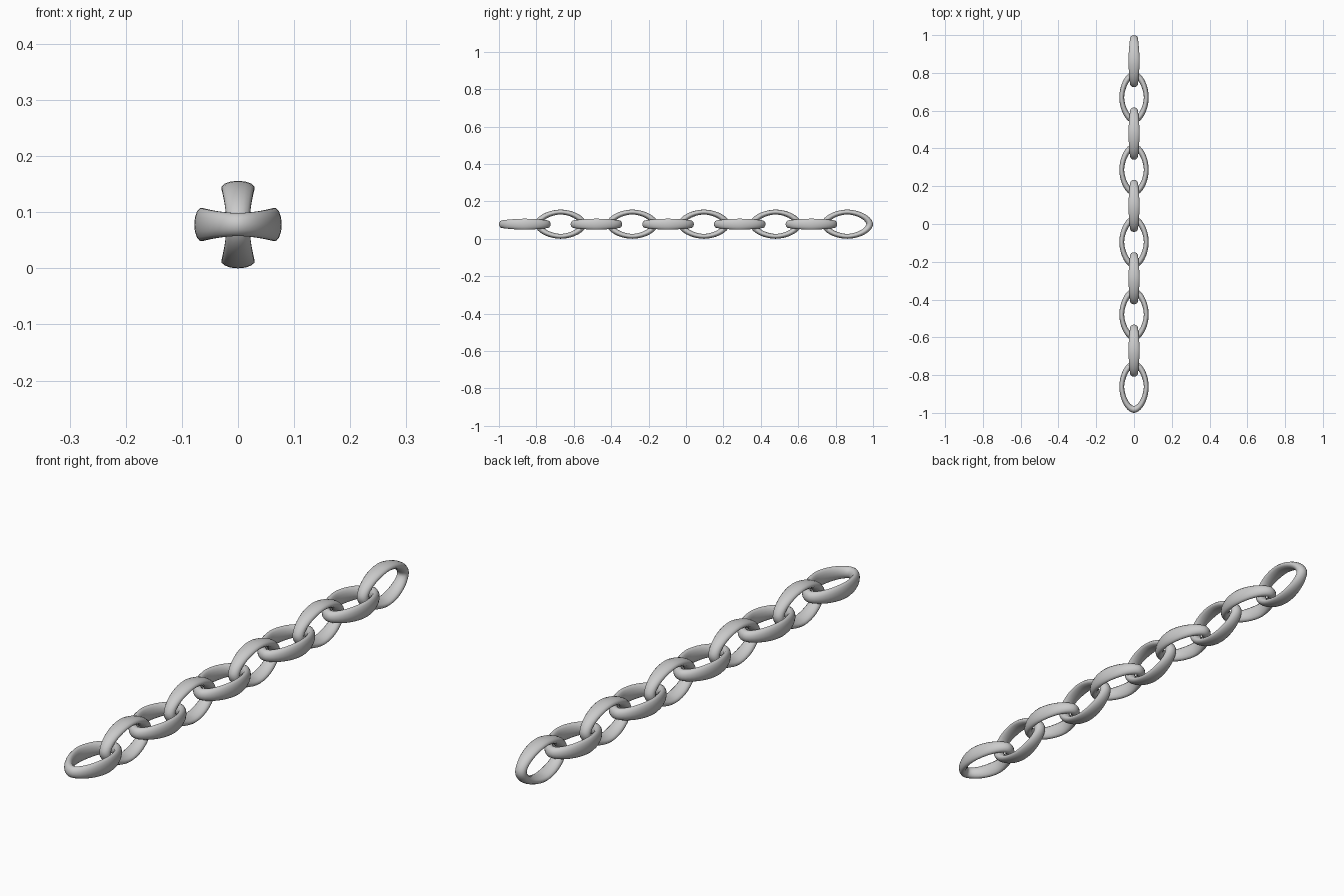
import bpy, bmesh
from math import sin, cos, pi, copysign

if "Cube" in bpy.data.objects:
    bpy.data.objects.remove(bpy.data.objects["Cube"])

N_LINKS, HALF_LEN, HALF_WID = 10, 0.138, 0.078
PITCH = (2 - 2 * HALF_LEN) / (N_LINKS - 1)
RING, SECT = 40, 14


def oval(a, b, n, t):
    """Point on a slightly pointed oval (superellipse)."""
    c, s = cos(t), sin(t)
    return copysign(abs(c) ** (2 / n), c) * a, copysign(abs(s) ** (2 / n), s) * b


# One link: a domed band lofted between an outer and an inner oval,
# wide at the sides and narrower at the tips
bm = bmesh.new()
rings = []
for i in range(RING):
    t = 2 * pi * i / RING
    ox, oy = oval(HALF_WID, HALF_LEN, 1.85, t)
    ix, iy = oval(0.052, 0.102, 1.7, t)
    half_height = 0.021 + 0.009 * cos(t) ** 2
    ring = []
    for j in range(SECT):
        a = 2 * pi * j / SECT
        f = 0.5 + 0.5 * cos(a)
        ring.append(bm.verts.new((ix + (ox - ix) * f, iy + (oy - iy) * f,
                                  half_height * sin(a))))
    rings.append(ring)
for i in range(RING):
    r, q = rings[i], rings[(i + 1) % RING]
    for j in range(SECT):
        k = (j + 1) % SECT
        bm.faces.new((r[j], q[j], q[k], r[k])).smooth = True
bmesh.ops.recalc_face_normals(bm, faces=bm.faces)
mesh = bpy.data.meshes.new("chain_link")
bm.to_mesh(mesh)
bm.free()

# Chain: links alternate lying flat and standing upright
for n in range(N_LINKS):
    link = bpy.data.objects.new(f"chain_link_{n + 1}", mesh)
    link.location = (0, -1 + HALF_LEN + n * PITCH, HALF_WID)
    link.rotation_euler = (0, pi / 2 * (n % 2), 0)
    bpy.context.collection.objects.link(link)
